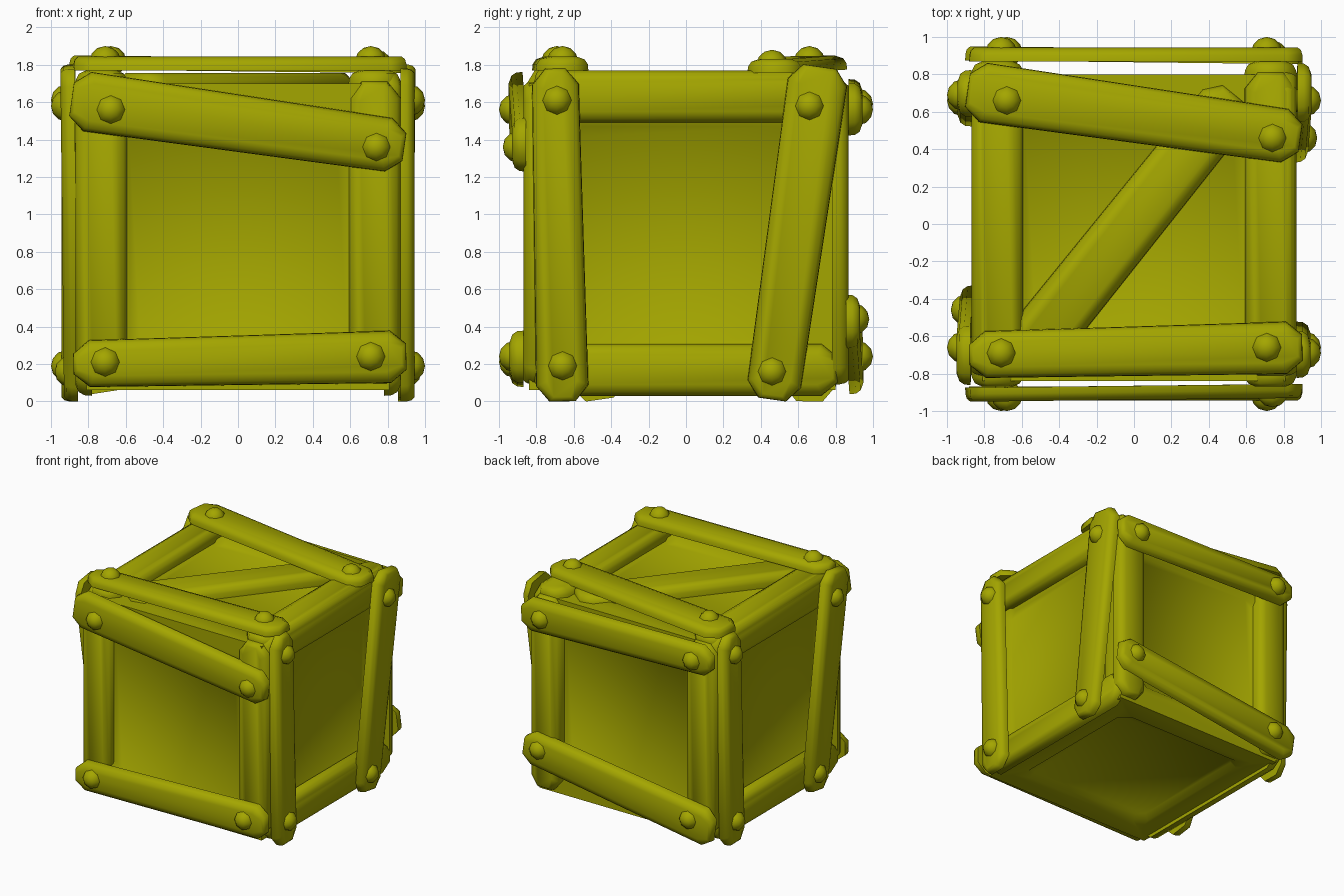
import bpy, bmesh
from math import radians
from mathutils import Matrix, Vector

if "Cube" in bpy.data.objects:
    bpy.data.objects.remove(bpy.data.objects["Cube"])

mat = bpy.data.materials.new("olive_wood")
mat.diffuse_color = (0.37, 0.38, 0.0, 1)
mat.use_nodes = True
mat.node_tree.nodes["Principled BSDF"].inputs["Base Color"].default_value = mat.diffuse_color
CENTRE = Vector((0, 0, 0.9))


def finish(name, bm, matrix=None, angle=55):
    if matrix:
        bm.transform(matrix)
    bmesh.ops.recalc_face_normals(bm, faces=bm.faces)
    me = bpy.data.meshes.new(name)
    bm.to_mesh(me)
    bm.free()
    me.materials.append(mat)
    ob = bpy.data.objects.new(name, me)
    bpy.context.collection.objects.link(ob)
    bpy.ops.object.select_all(action='DESELECT')
    ob.select_set(True)
    bpy.context.view_layer.objects.active = ob
    bpy.ops.object.shade_smooth_by_angle(angle=radians(angle))
    return ob


def face_frame(a, b):
    """Matrix from face coordinates (along, across, outward) to the world."""
    a, b = Vector(a), Vector(b)
    rot = Matrix((a, b, a.cross(b))).transposed().to_4x4()
    return Matrix.Translation(CENTRE) @ rot


def board(name, p, q, w0, w1, h0, h1, matrix, drop=0.0):
    """Board from tip p to tip q: clipped corners, rounded outer edges."""
    p, q = Vector(p), Vector(q)
    d = (q - p).normalized()
    n = Vector((-d.y, d.x))
    length = (q - p).length
    t = h1 - h0
    bm = bmesh.new()
    rings = []
    for h, ins in ((0, 0), (0.45, 0.003), (0.8, 0.02), (1, 0.06)):
        c, e = 0.085, ins * 0.4
        a, b = w0 / 2 - ins, w1 / 2 - ins
        k, m = w0 / 2 - 0.07 - e, w1 / 2 - 0.07 - e
        outline = ((e, -k), (c + e, -a), (length - c - e, -b), (length - e, -m),
                   (length - e, m), (length - c - e, b), (c + e, a), (e, k))
        ring = []
        for u, v in outline:
            pt = p + d * u + n * v
            ring.append(bm.verts.new((pt.x, pt.y, h0 + t * h - drop * u / length)))
        rings.append(ring)
    for lo, hi in zip(rings, rings[1:]):
        for i in range(8):
            j = (i + 1) % 8
            bm.faces.new((lo[i], lo[j], hi[j], hi[i]))
    bm.faces.new(rings[0][::-1])
    bm.faces.new(rings[-1])
    return finish(name, bm, matrix)


def bolt(name, a, b, h, matrix):
    bm = bmesh.new()
    bmesh.ops.create_uvsphere(bm, u_segments=8, v_segments=6, radius=1)
    local = Matrix.Translation((a, b, h)) @ Matrix.Diagonal((0.083, 0.083, 0.08, 1))
    finish(name, bm, matrix @ local)


# Core box with a shallow recessed, corner-cut panel on every side
bm = bmesh.new()
bmesh.ops.create_cube(bm, size=1)
bm.transform(Matrix.Translation((0, -0.02, 0.88)) @ Matrix.Diagonal((1.62, 1.64, 1.64, 1)))
sides = list(bm.faces)
bmesh.ops.inset_individual(bm, faces=sides, thickness=0.19, use_even_offset=True)
inner = list({v for f in sides for v in f.verts})
bmesh.ops.bevel(bm, geom=inner, offset=0.08, segments=1, affect='VERTICES')
panels = [f for f in bm.faces if len(f.verts) == 8]
bmesh.ops.inset_individual(bm, faces=panels, thickness=0.04, depth=-0.04,
                           use_even_offset=True)
finish("crate_core", bm, None, 60)

X, Y, Z = Vector((1, 0, 0)), Vector((0, 1, 0)), Vector((0, 0, 1))
faces = {
    "front": face_frame(X, Z),
    "top": face_frame(X, Y),
    "back": face_frame(X, -Z),
    "right": face_frame(-Z, Y),
    "left": face_frame(-Z, -Y),
}

# Every dressed side: two under rails, two crossing planks, four bolts
for side, m in faces.items():
    for i, a in enumerate((-0.73, 0.73)):
        board(f"{side}_rail_{i + 1}", (a, -0.81), (a, 0.81), 0.28, 0.28, 0.78, 0.87, m)
    board(f"{side}_crooked_plank", (-0.89, 0.715), (0.89, 0.46), 0.32, 0.29,
          0.875, 0.95, m, 0.02)
    board(f"{side}_straight_plank", (-0.88, -0.70), (0.90, -0.66), 0.25, 0.28,
          0.87, 0.943, m)
    spots = ((-0.68, 0.66, 0.92), (0.74, 0.46, 0.90), (-0.71, -0.69, 0.92), (0.71, -0.66, 0.92))
    for i, (a, b, h) in enumerate(spots):
        bolt(f"{side}_bolt_{i + 1}", a, b, h, m)

# Diagonal brace lying across the lid
board("lid_diagonal_brace", (-0.56, -0.68), (0.54, 0.69), 0.33, 0.31, 0.755, 0.855, faces["top"])
